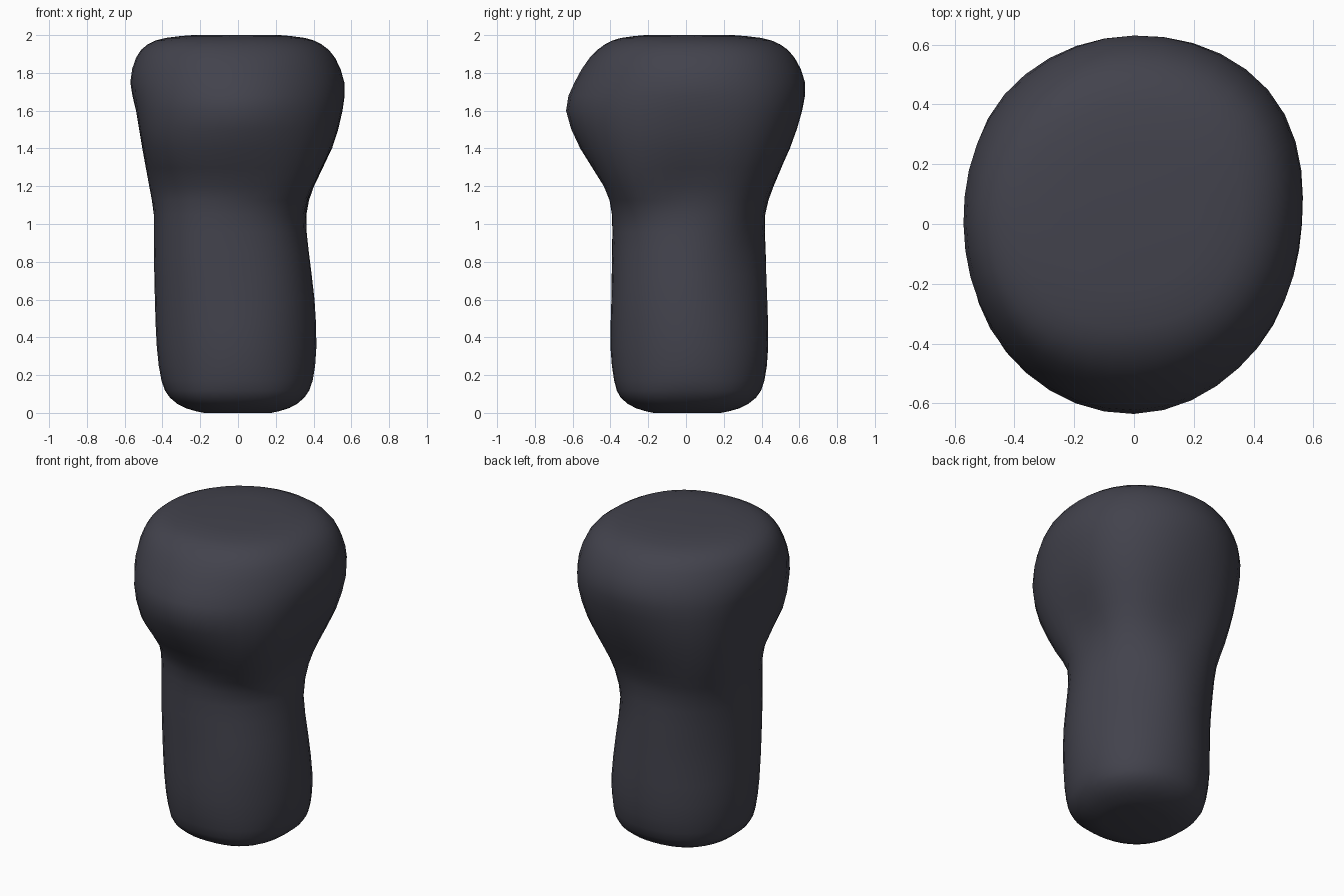
import bpy, bmesh, math

if "Cube" in bpy.data.objects:
    bpy.data.objects.remove(bpy.data.objects["Cube"])

# Radii of each cross-section: z, then E, NE, N, NW, W, SW, S, SE
ROWS = [
    (0.08, .35, .385, .37, .38, .36, .37, .345, .36),
    (0.17, .395, .42, .415, .415, .405, .40, .38, .39),
    (0.35, .415, .43, .435, .435, .43, .42, .40, .405),
    (0.60, .405, .405, .43, .435, .44, .43, .395, .405),
    (0.85, .375, .38, .42, .45, .445, .435, .39, .385),
    (1.05, .36, .415, .415, .475, .445, .435, .39, .385),
    (1.20, .395, .48, .46, .525, .465, .455, .435, .465),
    (1.40, .495, .575, .55, .58, .505, .565, .56, .55),
    (1.60, .55, .63, .615, .61, .54, .605, .635, .585),
    (1.75, .56, .625, .63, .605, .57, .59, .59, .56),
    (1.88, .51, .575, .575, .555, .54, .54, .51, .505),
    (1.95, .44, .50, .50, .49, .48, .475, .43, .435),
]


def scaled(row, z, k):
    return (z,) + tuple(r * k for r in row[1:])


# Rounded-off ends
rows = ([scaled(ROWS[0], 0, .5), scaled(ROWS[0], .025, .77)] + ROWS +
        [scaled(ROWS[-1], 1.985, .8), scaled(ROWS[-1], 2.0, .5)])


def cr(a, b, c, d, t):
    return b + .5 * t * (c - a + t * (2*a - 5*b + 4*c - d + t * (3*(b - c) + d - a)))


# Smooth rows vertically
fine = []
for i in range(len(rows) - 1):
    q = [rows[max(i - 1, 0)], rows[i], rows[i + 1], rows[min(i + 2, len(rows) - 1)]]
    for t in (0, .5):
        fine.append([cr(*v, t) for v in zip(*q)])
fine.append(list(rows[-1]))

# Loft the rings into one soft body
SUB = 5
bm = bmesh.new()
rings = []
for row in fine:
    z, r = row[0], row[1:]
    ring = []
    for k in range(8):
        for s in range(SUB):
            t = s / SUB
            rad = cr(r[k - 1], r[k], r[(k + 1) % 8], r[(k + 2) % 8], t)
            a = (k + t) * math.pi / 4
            ring.append(bm.verts.new((rad * math.cos(a), rad * math.sin(a), min(max(z, 0), 2))))
    rings.append(ring)
n = 8 * SUB
for lo, hi in zip(rings, rings[1:]):
    for j in range(n):
        bm.faces.new((lo[j], lo[(j + 1) % n], hi[(j + 1) % n], hi[j]))
bm.faces.new(rings[0][::-1])
bm.faces.new(rings[-1])
for f in bm.faces:
    f.smooth = True

mesh = bpy.data.meshes.new("pillar_body")
bm.to_mesh(mesh)
bm.free()
mat = bpy.data.materials.new("dark slate grey")
mat.diffuse_color = (0.055, 0.055, 0.073, 1)
mat.use_nodes = True
mat.node_tree.nodes["Principled BSDF"].inputs["Base Color"].default_value = mat.diffuse_color
mesh.materials.append(mat)
obj = bpy.data.objects.new("pillar_body", mesh)
bpy.context.collection.objects.link(obj)
